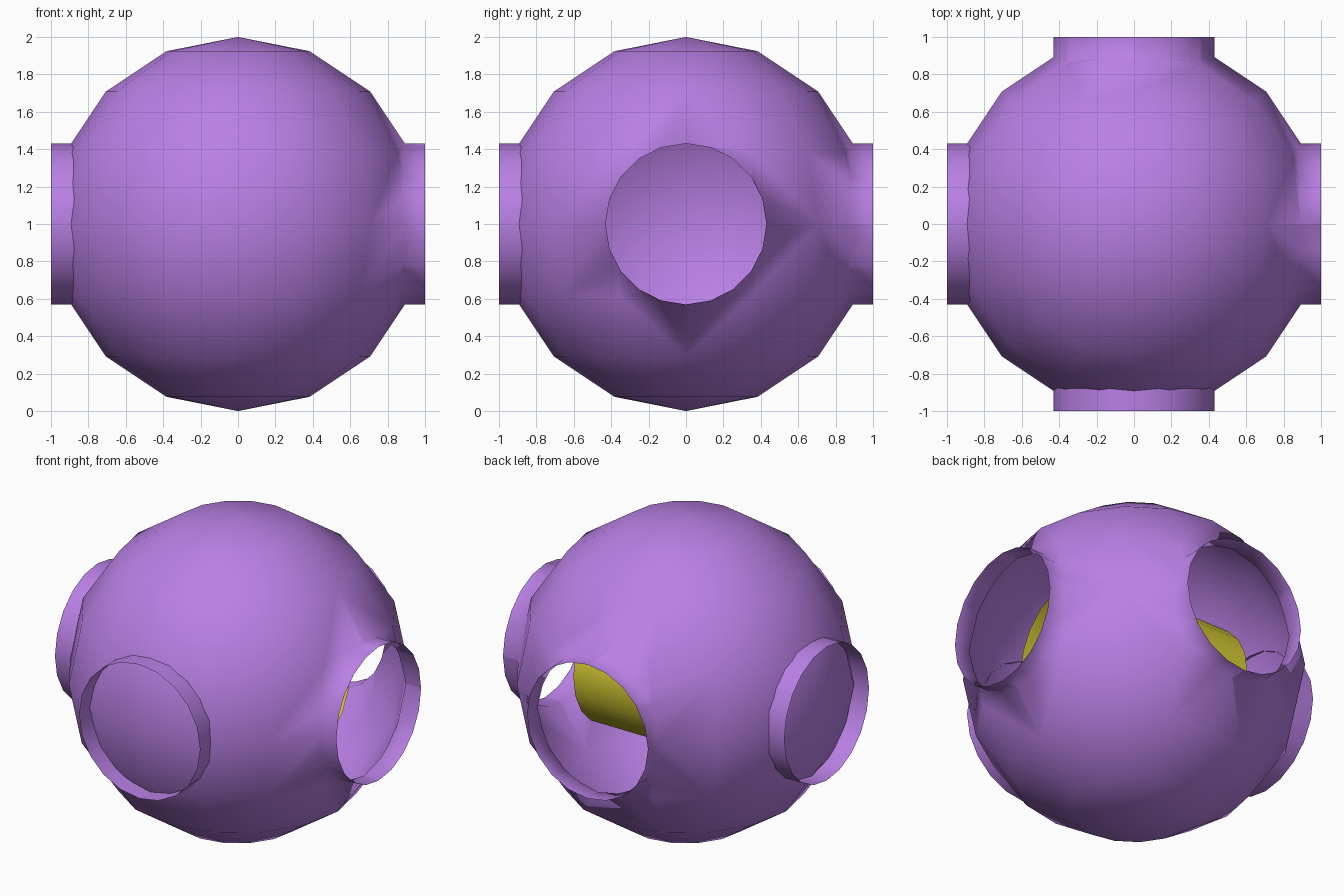
import bpy, bmesh, math
from mathutils import Matrix, Vector

if "Cube" in bpy.data.objects:
    bpy.data.objects.remove(bpy.data.objects["Cube"])

R = 0.43          # tube radius
C = Vector((0, 0, 1))


def material(name, col):
    m = bpy.data.materials.new(name)
    m.diffuse_color = (*col, 1)
    m.use_nodes = True
    m.node_tree.nodes["Principled BSDF"].inputs["Base Color"].default_value = m.diffuse_color
    return m


purple = material("purple", (0.485, 0.215, 0.78))
yellow = material("yellow", (0.72, 0.64, 0.035))


def add_object(name, bm, mat):
    me = bpy.data.meshes.new(name)
    bm.to_mesh(me)
    bm.free()
    ob = bpy.data.objects.new(name, me)
    bpy.context.collection.objects.link(ob)
    me.materials.append(mat)
    for p in me.polygons:
        p.use_smooth = True
    return ob


def cylinder(name, direction, a, b, mat, caps=False):
    """20-sided cylinder from distance a to b along a horizontal direction."""
    bm = bmesh.new()
    bmesh.ops.create_cone(bm, cap_ends=caps, segments=20, radius1=R, radius2=R, depth=b - a)
    rot = Vector(direction).to_track_quat('Z', 'Y').to_matrix().to_4x4()
    move = Matrix.Translation(C + Vector(direction) * (a + b) / 2)
    bmesh.ops.transform(bm, matrix=move @ rot, verts=bm.verts)
    return add_object(name, bm, mat)


# Hollow ball shell
bm = bmesh.new()
bmesh.ops.create_uvsphere(bm, u_segments=16, v_segments=8, radius=1)
bmesh.ops.translate(bm, vec=C, verts=bm.verts)
ball = add_object("ball_shell", bm, purple)

# Openings on the right and back
cutters = []
for i, d in enumerate([(1, 0, 0), (0, 1, 0)]):
    cut = cylinder(f"opening_cutter_{i}", d, 0.6, 1.5, purple, True)
    cut.hide_render = True
    mod = ball.modifiers.new("opening", 'BOOLEAN')
    mod.operation = 'DIFFERENCE'
    mod.solver = 'EXACT'
    mod.object = cut
    cutters.append(cut)
dg = bpy.context.evaluated_depsgraph_get()
bm = bmesh.new()
bm.from_mesh(ball.evaluated_get(dg).to_mesh())
ball.modifiers.clear()
for cut in cutters:
    bpy.data.objects.remove(cut)

# Remove the pocket walls so the shell stays thin
pocket = []
for f in bm.faces:
    for ax, side in ((0, 1), (1, 0)):
        if all((v.co - C)[ax] > 0.5 and
               math.hypot((v.co - C)[side], v.co.z - 1) < R + 0.002 for v in f.verts):
            pocket.append(f)
            break
bmesh.ops.delete(bm, geom=pocket, context='FACES')

# Right and back collars grow out of the openings, blended into the ball
rim = [e for e in bm.edges if e.is_boundary]
new = bmesh.ops.extrude_edge_only(bm, edges=rim)["geom"]
for v in new:
    if isinstance(v, bmesh.types.BMVert):
        v.co[0 if v.co.x > v.co.y else 1] = 1.0
bmesh.ops.recalc_face_normals(bm, faces=bm.faces)
if max(bm.faces, key=lambda f: f.calc_center_median().z).normal.z < 0:
    bmesh.ops.reverse_faces(bm, faces=bm.faces)
bm.to_mesh(ball.data)
bm.free()
for p in ball.data.polygons:
    p.use_smooth = True

# Left and front collars stand on the closed side of the ball
cylinder("left_collar", (-1, 0, 0), 0.875, 1.0, purple)
cylinder("front_collar", (0, -1, 0), 0.875, 1.0, purple)

# Open tube inside the ball
cylinder("inner_tube", (1, 0, 0), -0.5, 0.5, yellow)
